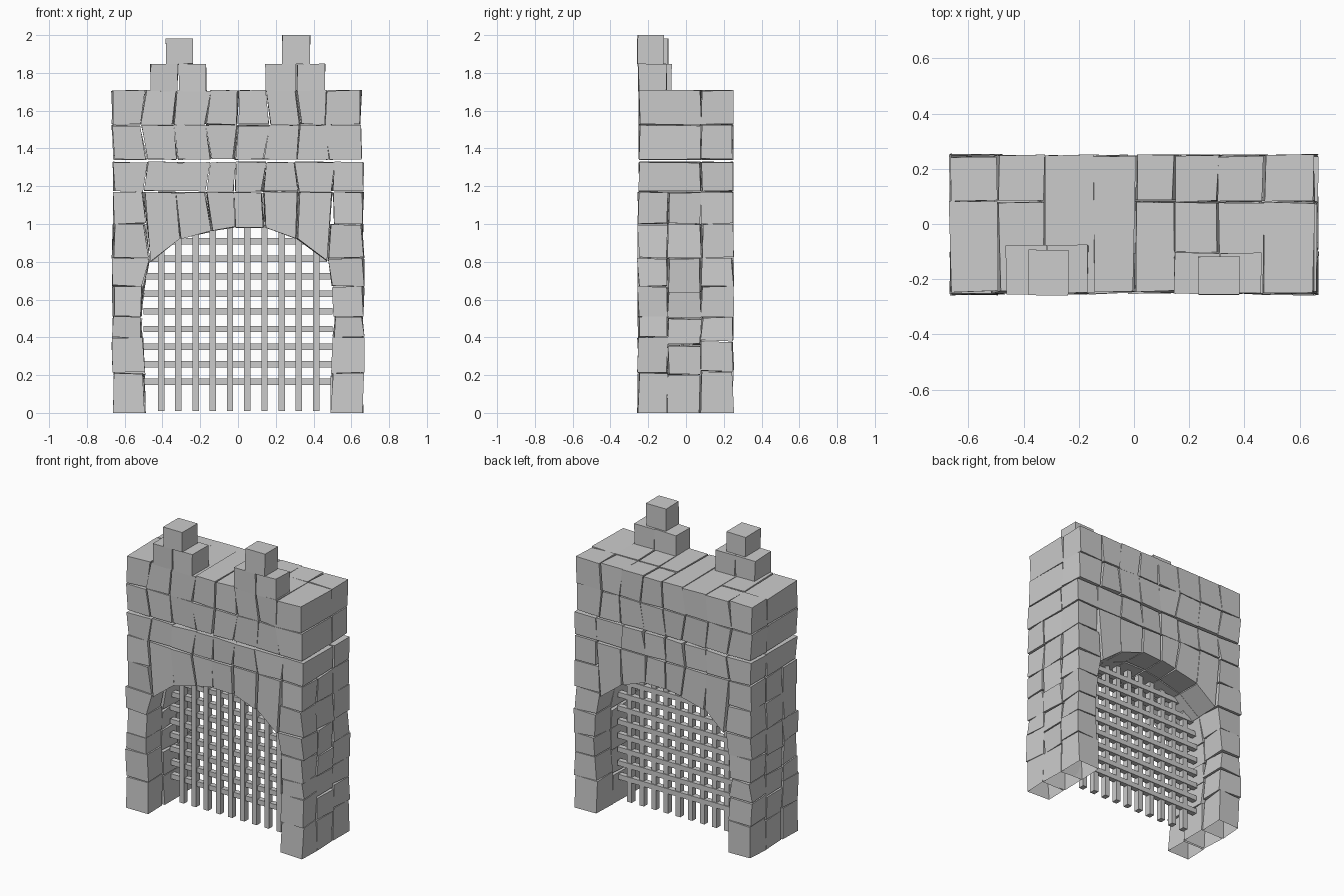
import bpy, bmesh, random
from mathutils import Vector

if "Cube" in bpy.data.objects:
    bpy.data.objects.remove(bpy.data.objects["Cube"])

random.seed(4)
J = 0.006    # corner irregularity
GAP = 0.003  # joint half width


def add_block(bm, quad, y0, y1, jit=J, open_bottom=False):
    """Rough stone: xz quad (bl, br, tr, tl) extruded from y0 to y1."""
    cx = sum(p[0] for p in quad) / 4
    cz = sum(p[1] for p in quad) / 4
    vs = []
    for y, s in ((y0, 1), (y1, -1)):
        for x, z in quad:
            r = lambda: random.uniform(-jit, jit)
            nx = x + (GAP if x < cx else -GAP) + r()
            nz = z if z == 0 else z + (GAP if z < cz else -GAP) + r() * 0.6
            vs.append(bm.verts.new((nx, y + s * GAP + r(), nz)))
    faces = [(0, 1, 2, 3), (7, 6, 5, 4), (1, 5, 6, 2), (3, 2, 6, 7), (4, 0, 3, 7)]
    if not open_bottom:
        faces.append((4, 5, 1, 0))
    for f in faces:
        bm.faces.new([vs[i] for i in f])


def rect(x0, x1, z0, z1):
    return [(x0, z0), (x1, z0), (x1, z1), (x0, z1)]


def finish(name, bm):
    me = bpy.data.meshes.new(name)
    bm.to_mesh(me)
    bm.free()
    bpy.context.collection.objects.link(bpy.data.objects.new(name, me))


# Pillars: stacked courses, three stones deep
Y3 = [-0.255, -0.095, 0.08, 0.25]
inner = [0.49, 0.495, 0.505, 0.51, 0.50, 0.47, 0.49]
outer = [0.66, 0.665, 0.665, 0.66, 0.665, 0.665, 0.66]
courses = [[0, 0.21, 0.40, 0.51, 0.67, 0.82, 1.0],
           [0, 0.20, 0.36, 0.50, 0.64, 0.82, 1.0],
           [0, 0.22, 0.38, 0.51, 0.67, 0.82, 1.0]]
for name, s in (("left_pillar", -1), ("right_pillar", 1)):
    bm = bmesh.new()
    for k, zs in enumerate(courses):
        for i in range(6):
            q = [(s * inner[i], zs[i]), (s * outer[i], zs[i]),
                 (s * outer[i + 1], zs[i + 1]), (s * inner[i + 1], zs[i + 1])]
            if s < 0:
                q = [q[1], q[0], q[3], q[2]]
            add_block(bm, q, Y3[k], Y3[k + 1], 0.008, open_bottom=(i == 0))
    finish(name, bm)

# Wall above the arch: joint lines, x at each height level
arch = [(-0.66, 1.0), (-0.46, 0.80), (-0.31, 0.92), (-0.14, 0.96), (-0.02, 0.98),
        (0.14, 0.98), (0.31, 0.92), (0.47, 0.80), (0.66, 1.0)]
levels = [
    (1.17, [-0.66, -0.50, -0.33, -0.17, -0.02, 0.13, 0.32, 0.50, 0.665]),
    (1.33, [-0.665, -0.48, -0.32, -0.15, -0.01, 0.15, 0.30, 0.51, 0.665]),
    (1.34, [-0.66, -0.48, -0.32, -0.14, -0.02, 0.14, 0.31, 0.48, 0.655]),
    (1.525, [-0.67, -0.515, -0.34, -0.17, 0.0, 0.17, 0.33, 0.46, 0.65]),
    (1.71, [-0.67, -0.49, -0.32, -0.145, 0.005, 0.145, 0.305, 0.47, 0.655])]
rows = [arch] + [[(x, z) for x in xs] for z, xs in levels]
for name, pairs in (("arch_stones", [(0, 1)]), ("middle_course", [(1, 2)]),
                    ("upper_courses", [(3, 4), (4, 5)])):
    bm = bmesh.new()
    for a, b in pairs:
        for i in range(8):
            q = [rows[a][i], rows[a][i + 1], rows[b][i + 1], rows[b][i]]
            if a == 0 and i == 0:      # stones over the pillars stay level
                q[1] = (-0.49, 1.0)
            if a == 0 and i == 7:
                q[0] = (0.51, 1.0)
            ys = [-0.25, 0.25] if i in (2, 3) else [-0.25, 0.08, 0.25]
            if a == 0:
                ys = Y3
            for y0, y1 in zip(ys, ys[1:]):
                add_block(bm, q, y0, y1)
    finish(name, bm)

# Battlements: two stones with a third on top, along the front edge
for name, xs, top, z2 in (("left_battlement", (-0.465, -0.315, -0.165), (-0.385, -0.235), 1.985),
                          ("right_battlement", (0.145, 0.31, 0.465), (0.23, 0.385), 2.003)):
    bm = bmesh.new()
    back = -0.075 if xs[0] < 0 else -0.1
    for x0, x1 in zip(xs, xs[1:]):
        add_block(bm, rect(x0, x1, 1.70, 1.85), -0.255, back, 0.004)
    add_block(bm, rect(*top, 1.845, z2), -0.26, back - 0.015, 0.002)
    finish(name, bm)


# Portcullis: straight bars crossing each other
def add_bar(bm, centre, size):
    vs = bmesh.ops.create_cube(bm, size=1)["verts"]
    for v in vs:
        v.co = Vector(c * s for c, s in zip(v.co, size)) + Vector(centre)


bm = bmesh.new()
for i in range(10):
    x = -0.407 + i * 0.0912
    h = 1.02 - 0.9 * x * x
    add_bar(bm, (x, -0.004, 0.01 + h / 2), (0.034, 0.04, h))
finish("portcullis_uprights", bm)

bm = bmesh.new()
for i in range(9):
    w = 0.50 if i < 7 else (0.47, 0.37)[i - 7]
    add_bar(bm, (0, 0.004, 0.165 + i * 0.093), (2 * w, 0.036, 0.034))
finish("portcullis_crossbars", bm)
